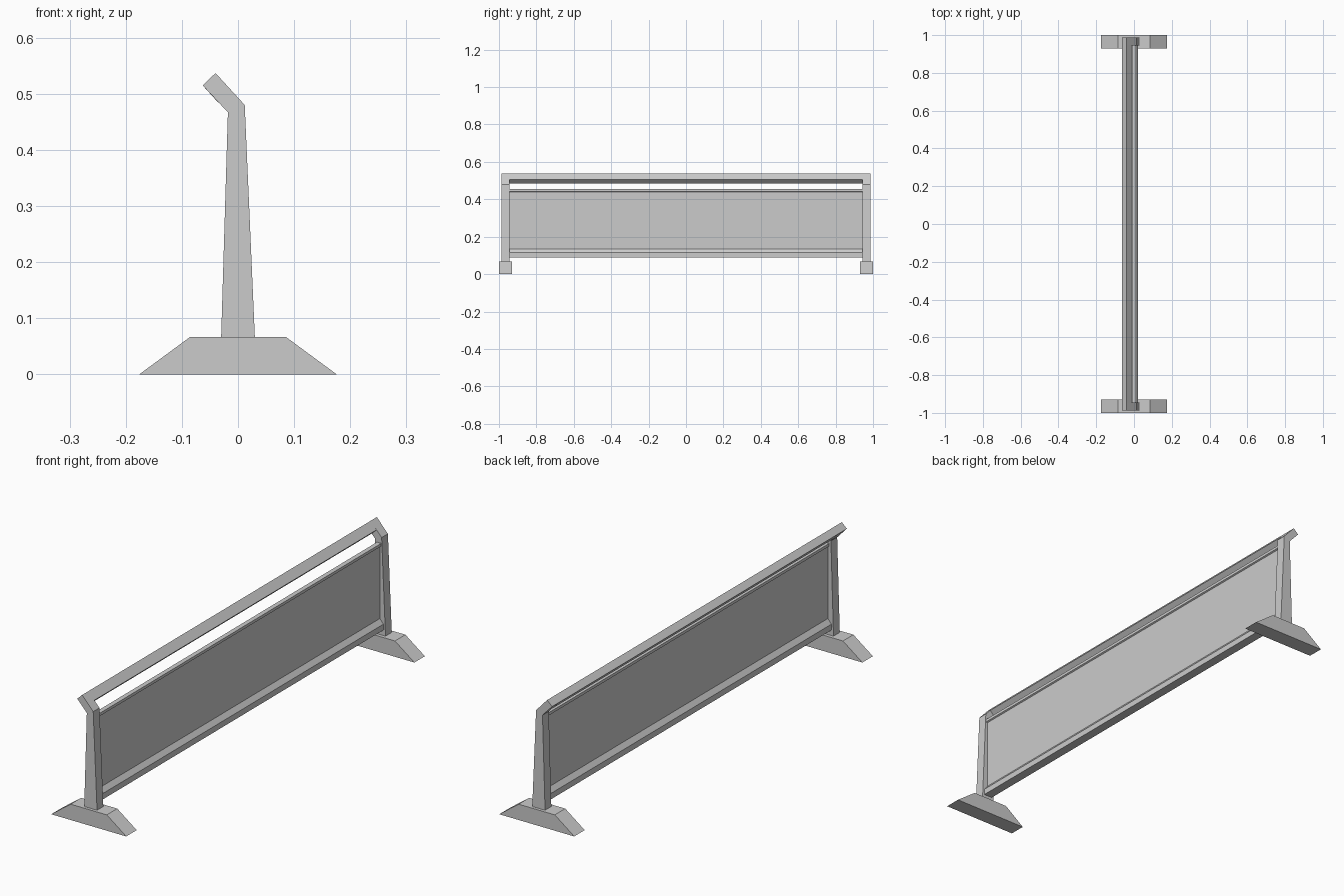
import bpy
import bmesh

cube = bpy.data.objects.get("Cube")
if cube:
    bpy.data.objects.remove(cube, do_unlink=True)

GREY = (0.6, 0.6, 0.6, 1)
grey = bpy.data.materials.new("light_grey")
grey.use_nodes = True
grey.diffuse_color = GREY
grey.node_tree.nodes["Principled BSDF"].inputs["Base Color"].default_value = GREY


def prism(name, profile, y0, y1):
    """Extrude an x-z profile along y."""
    bm = bmesh.new()
    face = bm.faces.new([bm.verts.new((x, y0, z)) for x, z in profile])
    extruded = bmesh.ops.extrude_face_region(bm, geom=[face])["geom"]
    verts = [v for v in extruded if isinstance(v, bmesh.types.BMVert)]
    bmesh.ops.translate(bm, verts=verts, vec=(0, y1 - y0, 0))
    bmesh.ops.recalc_face_normals(bm, faces=bm.faces)
    mesh = bpy.data.meshes.new(name)
    bm.to_mesh(mesh)
    bm.free()
    mesh.materials.append(grey)
    obj = bpy.data.objects.new(name, mesh)
    bpy.context.collection.objects.link(obj)
    return obj


FOOT = [(-0.176, 0), (0.176, 0), (0.085, 0.067), (-0.085, 0.067)]
POST = [(-0.03, 0.067), (0.03, 0.067), (0.012, 0.48),
        (-0.04, 0.537), (-0.063, 0.515), (-0.018, 0.467)]
HANDRAIL = [(-0.04, 0.537), (-0.063, 0.515), (-0.035, 0.484), (-0.012, 0.506)]
# Thin sheet with a bevelled bottom rail and a narrow top lip
PANEL_HALF = [(0.02, 0.09), (0.02, 0.115), (0.004, 0.135),
              (0.004, 0.44), (0.01, 0.443), (0.01, 0.455)]
PANEL = PANEL_HALF + [(-x, z) for x, z in reversed(PANEL_HALF)]

INNER = 0.945  # inside face of the posts

# Feet and bent posts at both ends
for end, side in (("front", -1), ("back", 1)):
    prism(end + "_foot", FOOT, side * 0.93, side * 1.0)
    prism(end + "_post", POST, side * INNER, side * 0.987)

# Spanning parts
prism("handrail", HANDRAIL, -INNER, INNER)
prism("panel", PANEL, -INNER, INNER)
